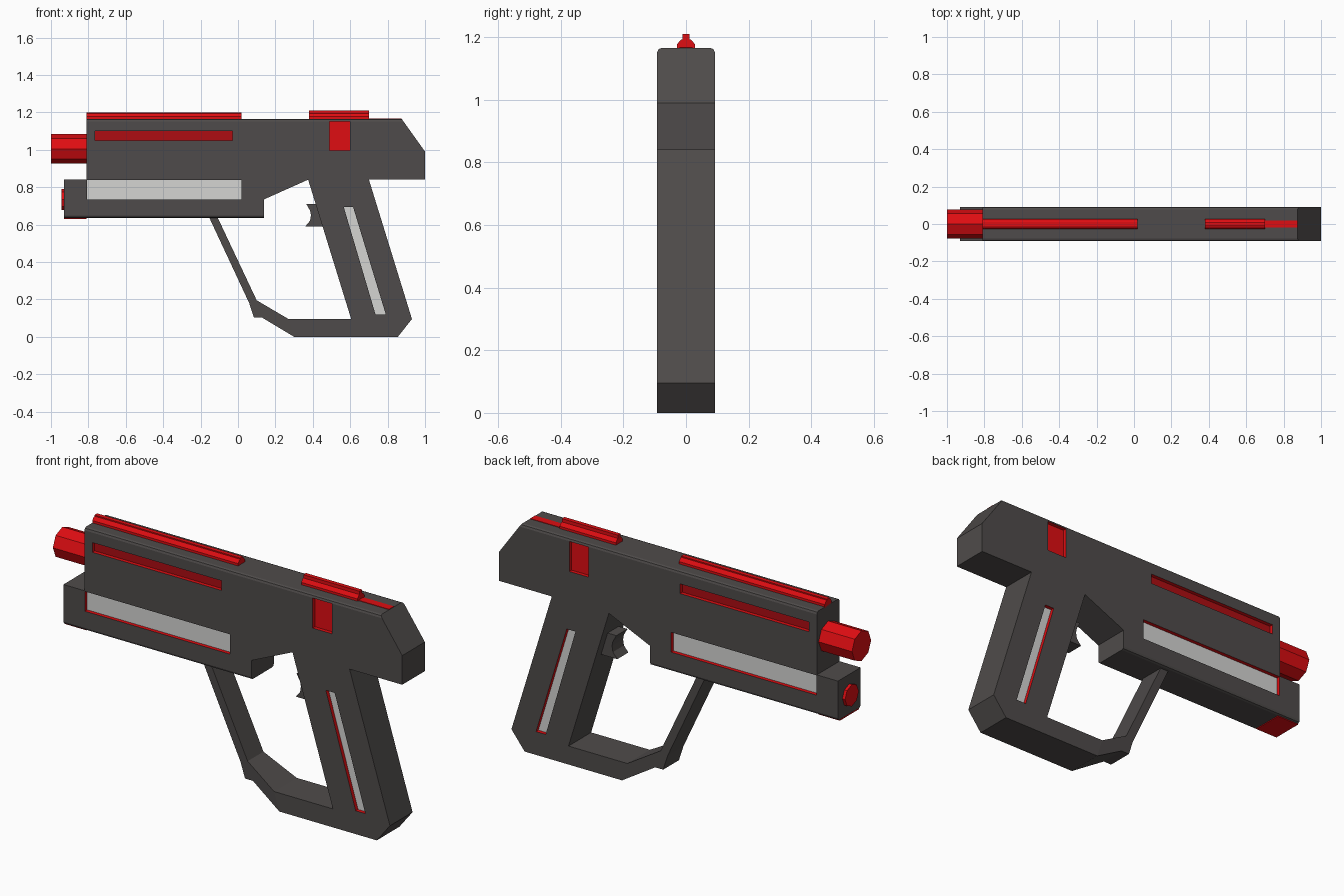
import bpy, bmesh, math
from mathutils import Matrix

if "Cube" in bpy.data.objects:
    bpy.data.objects.remove(bpy.data.objects["Cube"])

def material(name, col):
    m = bpy.data.materials.new(name)
    m.diffuse_color = (*col, 1)
    m.use_nodes = True
    m.node_tree.nodes["Principled BSDF"].inputs["Base Color"].default_value = m.diffuse_color
    return m

GREY = material("charcoal", (0.078, 0.071, 0.069))
RED = material("red", (0.74, 0.004, 0.006))
DARK = material("dark red", (0.42, 0.004, 0.006))
LIGHT = material("light grey", (0.66, 0.66, 0.65))
W = 0.092  # half thickness of the body

def finish(name, bm, mat):
    bmesh.ops.recalc_face_normals(bm, faces=bm.faces)
    me = bpy.data.meshes.new(name)
    bm.to_mesh(me)
    bm.free()
    me.materials.append(mat)
    ob = bpy.data.objects.new(name, me)
    bpy.context.collection.objects.link(ob)
    return ob

def slab(pts, y0, y1):
    """Extrude an x-z outline between two y values."""
    bm = bmesh.new()
    a = [bm.verts.new((x, y0, z)) for x, z in pts]
    b = [bm.verts.new((x, y1, z)) for x, z in pts]
    bm.faces.new(a)
    bm.faces.new(b[::-1])
    n = len(pts)
    for i in range(n):
        j = (i + 1) % n
        bm.faces.new((a[i], b[i], b[j], a[j]))
    return bm

def rect(x0, x1, z0, z1):
    return [(x0, z0), (x1, z0), (x1, z1), (x0, z1)]

def rod(name, x0, x1, z, r):
    """Octagonal rod along x."""
    bm = bmesh.new()
    mat = Matrix.Translation(((x0 + x1) / 2, 0, z)) @ Matrix.Rotation(math.pi / 2, 4, 'Y')
    bmesh.ops.create_cone(bm, cap_ends=True, segments=8, radius1=r, radius2=r,
                          depth=x1 - x0, matrix=mat)
    return finish(name, bm, RED)

# body: upper receiver, lower fore-end, grip and foot in one outline
outline = [(-0.81, 1.165), (0.875, 1.165), (1.0, 0.99), (1.0, 0.84), (0.70, 0.84),
           (0.93, 0.095), (0.855, 0), (0.30, 0), (0.27, 0.095), (0.605, 0.095),
           (0.375, 0.84), (0.14, 0.735), (0.14, 0.635), (-0.93, 0.635),
           (-0.93, 0.84), (-0.81, 0.84)]
bm = slab(outline, -W, W)
edges = []
for e in bm.edges:
    p, q = e.verts[0].co, e.verts[1].co
    if abs(p.x - q.x) > 0.5 and abs(p.z - q.z) < 1e-4 and (p.z > 1.16 or 0.6 < p.z < 0.64):
        edges.append(e)
bmesh.ops.bevel(bm, geom=edges, offset=0.014, segments=2, profile=0.5, affect='EDGES')
body = finish("body", bm, GREY)
body.data.materials.append(RED)

# recesses on both sides: red walls, with a coloured floor plate
slots = [("upper_slot", rect(-0.765, -0.03, 1.05, 1.10), DARK),
         ("rear_window", rect(0.49, 0.60, 0.995, 1.15), RED),
         ("side_panel", rect(-0.808, 0.02, 0.735, 0.837), LIGHT),
         ("grip_panel", [(0.565, 0.695), (0.615, 0.695), (0.79, 0.12), (0.735, 0.12)], LIGHT)]
for name, pts, mat in slots:
    for side, s in (("front", -1), ("back", 1)):
        cutter = finish("cutter", slab(pts, s * 0.07, s * 0.12), RED)
        cutter.hide_render = True
        mod = body.modifiers.new("cut", 'BOOLEAN')
        mod.operation = 'DIFFERENCE'
        mod.solver = 'EXACT'
        mod.material_mode = 'TRANSFER'
        mod.object = cutter
        bpy.context.view_layer.objects.active = body
        bpy.ops.object.modifier_apply(modifier=mod.name)
        bpy.data.objects.remove(cutter)
        finish(f"{name}_{side}", slab(pts, s * 0.066, s * 0.073), mat)

# hand guard, narrower along the strut
bm = slab([(0.30, 0), (0.27, 0.095), (0.10, 0.195), (-0.11, 0.64), (-0.155, 0.64),
           (0.06, 0.18), (0.085, 0.102), (0.13, 0.102)], -W, W)
for v in bm.verts:
    if v.co.x < 0.2:
        v.co.y *= 0.7
finish("hand_guard", bm, GREY)

# trigger with a concave front
finish("trigger", slab([(0.365, 0.71), (0.385, 0.675), (0.39, 0.65), (0.385, 0.62),
                        (0.36, 0.59), (0.46, 0.59), (0.43, 0.71)], -0.045, 0.045), GREY)

# barrel and lower lamp
rod("barrel", -1.0, -0.80, 1.005, 0.078)
rod("lower_lamp", -0.945, -0.90, 0.735, 0.056)

# top rails: stepped cross-section run along x
def top_rail(name, x0, x1, top):
    half = [(0.028, 1.16), (0.028, 1.177), (0.018, 1.19), (0.011, 1.193), (0.011, top)]
    prof = half + [(-y, z) for y, z in reversed(half)]
    bm = bmesh.new()
    f = bm.faces.new([bm.verts.new((x0, y, z)) for y, z in prof])
    ext = bmesh.ops.extrude_face_region(bm, geom=[f], use_keep_orig=True)
    for v in ext["geom"]:
        if isinstance(v, bmesh.types.BMVert):
            v.co.x = x1
    finish(name, bm, RED)

top_rail("front_top_rail", -0.81, 0.02, 1.199)
top_rail("rear_top_rail", 0.38, 0.70, 1.21)

# thin red inlays
finish("rear_top_stripe", slab(rect(0.69, 0.874, 1.16, 1.1675), -0.02, 0.02), RED)
finish("fore_end_bottom_plate", slab(rect(-0.931, -0.81, 0.631, 0.637), -0.078, 0.078), RED)
